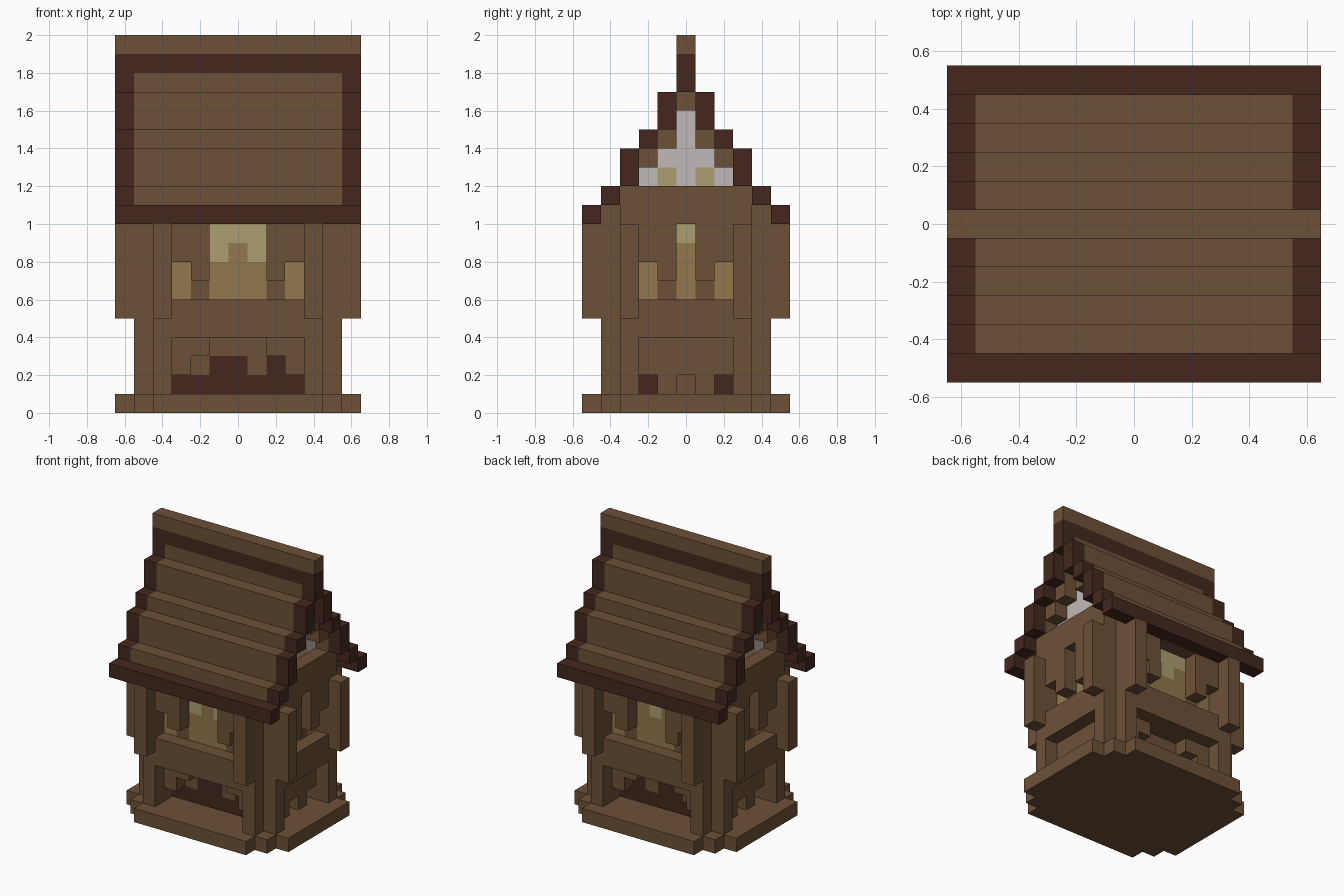
import bpy
import bmesh
from itertools import groupby

U = 0.1  # one block

old = bpy.data.objects.get("Cube")
if old:
    bpy.data.objects.remove(old)


def make_material(name, rgb):
    m = bpy.data.materials.new(name)
    colour = [(c / 255) ** 2.2 for c in rgb] + [1]
    m.use_nodes = True
    m.diffuse_color = colour
    bsdf = m.node_tree.nodes["Principled BSDF"]
    bsdf.inputs["Base Color"].default_value = colour
    bsdf.inputs["Roughness"].default_value = 0.9
    return m


MATS = {
    "B": make_material("brown wood", (109, 82, 58)),
    "D": make_material("dark wood", (70, 44, 35)),
    "T": make_material("tan glow", (146, 119, 78)),
    "L": make_material("pale glow", (171, 157, 112)),
    "W": make_material("white plaster", (192, 183, 184)),
}
KEYS = list(MATS)


def build(name, boxes):
    """Boxes are (colour key, x range, y range, z range) counted in blocks."""
    bm = bmesh.new()
    for key, *ranges in boxes:
        lo = [min(r) * U for r in ranges]
        hi = [max(r) * U for r in ranges]
        verts = bmesh.ops.create_cube(bm, size=1)["verts"]
        for v in verts:
            v.co = [hi[i] if v.co[i] > 0 else lo[i] for i in range(3)]
        for f in {f for v in verts for f in v.link_faces}:
            f.material_index = KEYS.index(key)
    mesh = bpy.data.meshes.new(name)
    bm.to_mesh(mesh)
    bm.free()
    for m in MATS.values():
        mesh.materials.append(m)
    ob = bpy.data.objects.new(name, mesh)
    bpy.context.collection.objects.link(ob)
    return ob


def layer(name, pattern, top, depth, side, axis):
    """One block thick wall from rows of colour letters, top row first."""
    boxes = []
    deep = (side * depth, side * (depth - 1))
    for row, text in enumerate(pattern.split()):
        z = (top - row - 1, top - row)
        u = -len(text) / 2
        for key, run in groupby(text):
            n = len(list(run))
            if key in MATS:
                span = (u, u + n)
                boxes.append((key, span, deep, z) if axis == "y" else (key, deep, span, z))
            u += n
    build(name, boxes)


def sym(a):
    return (-a, a)


# Base slab with stepped corners
build("base", [("B", sym(6.5 - i), sym(3.5 + i), (0, 1)) for i in range(3)])

# Corner posts with upper brackets
for sx, xn in ((1, "left"), (-1, "right")):
    for sy, yn in ((-1, "front"), (1, "back")):
        def corner(x, y, z):
            return ("B", (sx * x, sx * (x + 1)), (sy * y, sy * (y + 1)), z)
        build(f"{yn}_{xn}_post", [
            corner(3.5, 2.5, (1, 10)), corner(3.5, 3.5, (1, 10)), corner(4.5, 2.5, (1, 10)),
            corner(3.5, 4.5, (5, 10)), corner(5.5, 2.5, (5, 10))])

# Front and back walls: frame, windows and recessed lower panel
FRAME = "BB...BB BB...BB .B...B. ....... BBBBBBB BBBBBBB"
LOWER = " TBTTTBT TBTTTBT BBBBBBB BBBBBBB BB...BB B.....B"
WINDOW = {"front": "BBLLLBB BBLTLBB", "back": "BBLLLBB BBTLTBB"}
for side, name in ((-1, "front"), (1, "back")):
    layer(name + "_frame", FRAME, 10, 4.5, side, "y")
    layer(name + "_window", WINDOW[name] + LOWER, 10, 3.5, side, "y")
    layer(name + "_lower_panel", "BBBBBBB DBDDBDD DDDDDDD", 4, 2.5, side, "y")

# Side walls with gable trim, plaster attic and windows
GABLE = ("...B... ....... ..B.B.. .B...B. ....... BBBBBBB BBBBBBB "
         ".BB.BB. .BB.BB. ..B.B.. ....... .BBBBB. .BBBBB.")
INNER = ("...W... ...W... ..WWW.. .WLWLW. ....... ....... "
         ".BBLBB. .BBTBB. .TBTBT. .TBTBT. .BBBBB. .BBBBB. .BBBBB. .BBBBB. ..B.B..")
for side, name in ((1, "left"), (-1, "right")):
    layer(name + "_gable_wall", GABLE, 17, 5.5, side, "x")
    layer(name + "_inner_wall", INNER, 16, 4.5, side, "x")
    layer(name + "_lower_panel", "BBBBB BBBBB DBBBD", 4, 3.5, side, "x")

# Wall plate under the roof
build("wall_plate", [("B", sym(4.5), sym(4.5), (10, 11))])

# Stepped roof courses with dark gable ends
COURSES = [(3.5, 11, 12), (2.5, 12, 14), (1.5, 14, 15), (0.5, 15, 17)]
for side, name in ((-1, "front"), (1, "back")):
    boxes = [("D", sym(6.5), (side * 4.5, side * 5.5), (10, 11))]
    for y, z0, z1 in COURSES:
        ys, zs = (side * y, side * (y + 1)), (z0, z1)
        boxes.append(("B", sym(5.5), ys, zs))
        boxes += [("D", (s * 5.5, s * 6.5), ys, zs) for s in (-1, 1)]
    build(name + "_roof", boxes)

# Ridge board
ridge = sym(0.5)
build("ridge", [("B", sym(5.5), ridge, (17, 18)),
                ("D", (-6.5, -5.5), ridge, (17, 18)), ("D", (5.5, 6.5), ridge, (17, 18)),
                ("D", sym(6.5), ridge, (18, 19)), ("B", sym(6.5), ridge, (19, 20))])
